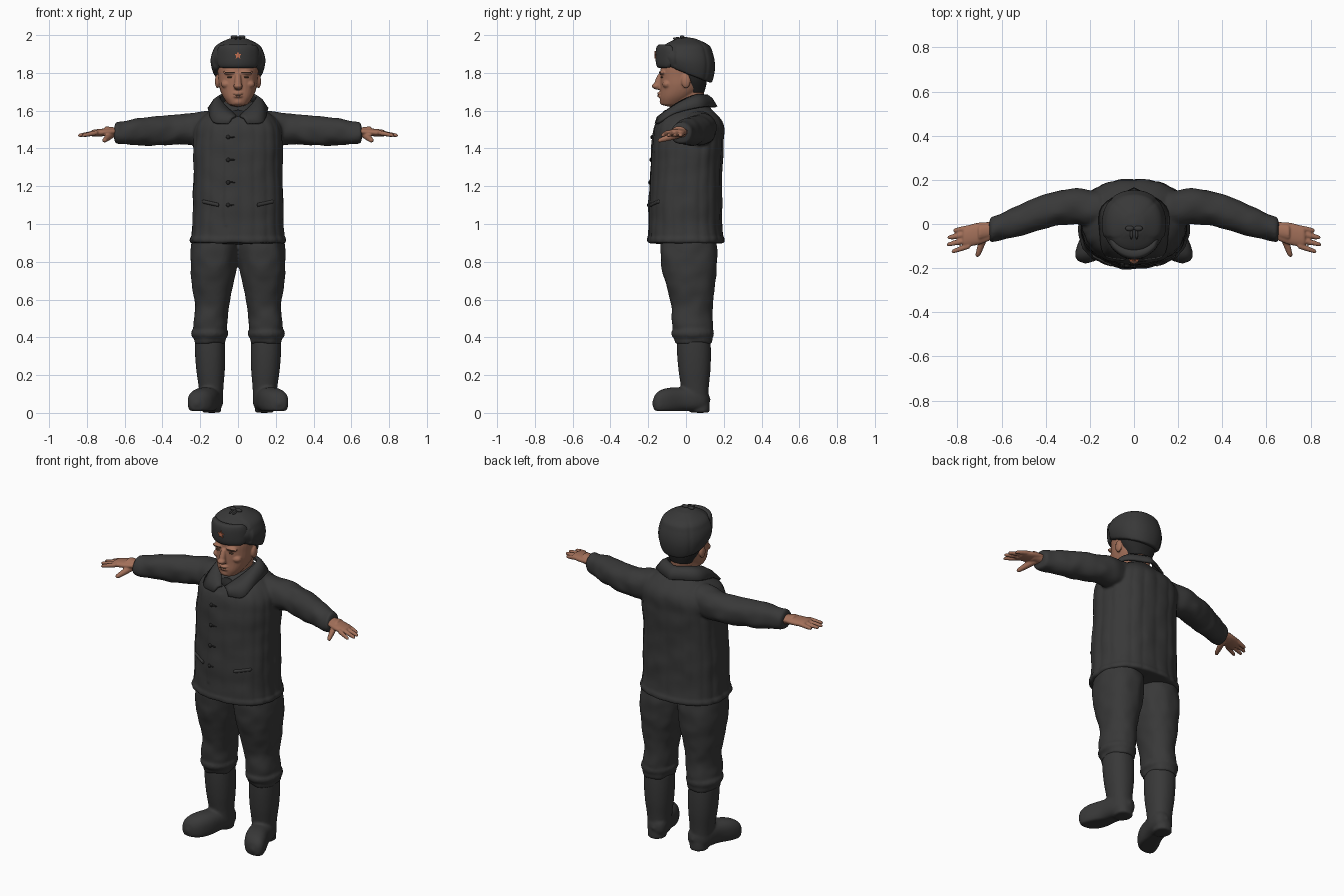
import bpy, bmesh, math
from mathutils import Matrix, Vector, noise

if "Cube" in bpy.data.objects:
    bpy.data.objects.remove(bpy.data.objects["Cube"])


def material(name, *rgb):
    mat = bpy.data.materials.new(name)
    mat.use_nodes = True
    mat.diffuse_color = (*rgb, 1)
    mat.node_tree.nodes["Principled BSDF"].inputs["Base Color"].default_value = (*rgb, 1)
    return mat


cloth = material("dark grey cloth", 0.04, 0.04, 0.04)
trim = material("near black trim", 0.02, 0.02, 0.02)
skin = material("skin", 0.36, 0.16, 0.1)
brown = material("dark brown", 0.09, 0.05, 0.03)
red = material("badge orange red", 0.55, 0.16, 0.08)


def curve(values, t):
    """Point at fraction t of a smooth curve through evenly spaced values."""
    padded = [values[0] * 2 - values[1], *values, values[-1] * 2 - values[-2]]
    span = t * (len(values) - 1)
    i = min(int(span), len(values) - 2)
    before, start, end, after = padded[i:i + 4]
    f = span - i
    slope_in, slope_out = (end - before) / 2, (after - start) / 2
    blend = f * f * (3 - 2 * f)
    return (start * (1 - blend) + end * blend
            + slope_in * (f * (1 - f) ** 2) - slope_out * (f * f * (1 - f)))


def body(bm, axis, path, radii, ratio=1, cap=0.05, power=2.2, sides=32, steps=24, mirror=False, warp=None):
    """Closed body with oval sections across an axis and rounded ends."""
    first, second = {"x": (1, 2), "y": (0, 2), "z": (0, 1)}[axis]
    path = [Vector(p) for p in path]
    for flip in ((1, -1) if mirror else (1,)):
        loops = []
        for step in range(steps + 1):
            t = step / steps
            closeness = min(1, min(t, 1 - t) / cap)
            radius = max(0.002, curve(radii, t) * math.sqrt(1 - (1 - closeness) ** 2))
            loop = []
            for side in range(sides):
                angle = math.tau * side / sides
                point = curve(path, t)
                for direction, size, wave in ((first, radius, math.cos(angle)),
                                              (second, radius * ratio, math.sin(angle))):
                    point[direction] += size * math.copysign(abs(wave) ** (2 / power), wave)
                if warp:
                    point = warp(point, angle)
                loop.append(bm.verts.new((point.x * flip, point.y, point.z)))
            loops.append(loop)
        for low, high in zip(loops, loops[1:]):
            for side in range(sides):
                following = (side + 1) % sides
                bm.faces.new((low[side], low[following], high[following], high[side]))
        bm.faces.new(loops[0][::-1])
        bm.faces.new(loops[-1])


def ball(bm, centre, size, mirror=False):
    for flip in ((1, -1) if mirror else (1,)):
        place = Matrix.Translation((centre[0] * flip, centre[1], centre[2]))
        bmesh.ops.create_uvsphere(bm, u_segments=20, v_segments=12, radius=1,
                                  matrix=place @ Matrix.Diagonal((*size, 1)))


def part(name, bm, mat, voxel=None, softness=2):
    """Turn a bmesh into an object, fusing its bodies when a voxel size is given."""
    bmesh.ops.recalc_face_normals(bm, faces=bm.faces)
    mesh = bpy.data.meshes.new(name)
    bm.to_mesh(mesh)
    bm.free()
    mesh.materials.append(mat)
    mesh.shade_smooth()
    obj = bpy.data.objects.new(name, mesh)
    bpy.context.collection.objects.link(obj)
    if voxel:
        fuse = obj.modifiers.new("fuse", "REMESH")
        fuse.mode, fuse.voxel_size, fuse.use_smooth_shade = "VOXEL", voxel, True
        soften = obj.modifiers.new("soften", "SMOOTH")
        soften.factor, soften.iterations = 0.5, softness
    return obj


def wrinkle(point, angle):
    return point + noise.noise_vector(point * 14) * 0.007


def quilt(point, angle):
    """Vertical padded channels, a flared hem and a raised button placket."""
    fade = max(0, min(1, (1.6 - point.z) * 10))
    swell = 1 + 0.02 * fade * (abs(math.sin(10 * angle)) ** 0.6 - 0.6)
    if point.z < 0.93:
        swell += 0.025
    padded = Vector((point.x * swell, point.y * swell, point.z)) + noise.noise_vector(point * 11) * 0.005
    if point.y < 0 and -0.065 < point.x < 0.015 and point.z < 1.53:
        padded.y -= 0.006
    return padded


# Jacket: quilted trunk and wrinkled sleeves
bm = bmesh.new()
body(bm, "z", [(0, 0, 0.89), (0, 0, 1.15), (0, 0.01, 1.4), (0, 0.03, 1.66)],
     [0.25, 0.24, 0.24, 0.235, 0.235, 0.235, 0.21, 0.06], ratio=0.8, cap=0.015, power=2.4,
     sides=120, steps=90, warp=quilt)
body(bm, "x", [(0.14, 0.06, 1.51), (0.3, 0.08, 1.5), (0.48, 0.03, 1.49), (0.66, -0.03, 1.48)],
     [0.09, 0.08, 0.075, 0.055], cap=0.03, sides=48, steps=60, mirror=True, warp=wrinkle)
part("quilted_jacket", bm, cloth, voxel=0.008)

# Collar: folded strip from the nape to two front points
fold = [(0, 0.11, 1.68), (0.09, 0.05, 1.68), (0.08, -0.04, 1.64), (0.01, -0.14, 1.57)]
edge = [(0, 0.16, 1.62), (0.14, 0.08, 1.62), (0.15, -0.05, 1.59), (0.13, -0.14, 1.54), (0.05, -0.16, 1.53)]
bm = bmesh.new()
for flip in (1, -1):
    rows = []
    for step in range(21):
        inner, outer = (curve([Vector(p) for p in line], step / 20) for line in (fold, edge))
        middle = (inner + outer) / 2 + Vector((0, 0, 0.012))
        rows.append([bm.verts.new((p.x * flip, p.y, p.z)) for p in (inner, middle, outer)])
    for row, after in zip(rows, rows[1:]):
        for k in (0, 1):
            bm.faces.new((row[k], after[k], after[k + 1], row[k + 1]))
bmesh.ops.remove_doubles(bm, verts=bm.verts, dist=0.001)
thick = part("collar", bm, cloth).modifiers.new("thickness", "SOLIDIFY")
thick.thickness, thick.offset = 0.014, 0

# Scarf at the throat
bm = bmesh.new()
ball(bm, (0, -0.1, 1.57), (0.05, 0.03, 0.035))
part("scarf", bm, trim)

# Buttons with cord loops
bm = bmesh.new()
for k in range(4):
    height, front = 1.46 - 0.12 * k, -0.18 - 0.006 * k
    ball(bm, (-0.052, front, height), (0.011, 0.008, 0.011))
    ball(bm, (-0.035, front, height), (0.02, 0.006, 0.004))
part("buttons", bm, trim)

# Slanted pocket welts
bm = bmesh.new()
body(bm, "x", [(0.1, -0.185, 1.1), (0.19, -0.14, 1.12)], [0.01, 0.01], sides=12, mirror=True)
part("pocket_welts", bm, cloth)

# Trousers: two legs gathered over the boots
bm = bmesh.new()
body(bm, "z", [(0.15, 0.04, 0.36), (0.12, 0.01, 0.95)], [0.08, 0.09, 0.09, 0.105, 0.12, 0.125, 0.12],
     ratio=1.2, cap=0.02, sides=48, steps=60, mirror=True, warp=wrinkle)
ball(bm, (0.15, 0.035, 0.42), (0.1, 0.115, 0.05), mirror=True)
part("trousers", bm, cloth, voxel=0.009)


def flatten_sole(point, angle):
    return Vector((point.x, point.y, max(point.z, 0.01)))


# Boots: shaft, turned-out foot and heel
bm = bmesh.new()
body(bm, "z", [(0.14, 0.05, 0.04), (0.15, 0.04, 0.4)], [0.06, 0.065, 0.075, 0.08, 0.08], ratio=1.12, mirror=True)
body(bm, "y", [(0.13, 0.13, 0.07), (0.16, -0.02, 0.07), (0.22, -0.18, 0.05)], [0.05, 0.065, 0.065, 0.07, 0.055],
     cap=0.15, power=2.5, mirror=True, warp=flatten_sole)
body(bm, "z", [(0.14, 0.075, 0), (0.14, 0.075, 0.05)], [0.05, 0.05], mirror=True)
part("boots", bm, cloth, voxel=0.008)

# Hands: wrist, palm, four fingers and thumb
bm = bmesh.new()
body(bm, "x", [(0.6, -0.02, 1.48), (0.71, -0.04, 1.49)], [0.033, 0.038], ratio=0.75, cap=0.1, mirror=True)
body(bm, "x", [(0.64, -0.03, 1.49), (0.78, -0.06, 1.48)], [0.04, 0.05, 0.045], ratio=0.4, cap=0.1, mirror=True)
for k in range(4):
    reach = 0.85 - 0.012 * (k - 1.6) ** 2
    body(bm, "x", [(0.74, -0.016 - 0.027 * k, 1.485), (reach, -0.03 - 0.032 * k, 1.468)],
         [0.013, 0.012, 0.009], cap=0.1, sides=12, mirror=True)
body(bm, "y", [(0.67, -0.03, 1.475), (0.71, -0.15, 1.44)], [0.02, 0.017, 0.011], cap=0.1, sides=12, mirror=True)
part("hands", bm, skin, voxel=0.005, softness=1)

# Head: skull, neck, nose, brows, cheeks, ears, lips and chin
bm = bmesh.new()
body(bm, "z", [(0, -0.085, 1.62), (0, -0.03, 1.71), (0, -0.015, 1.8), (0, 0, 1.88)],
     [0.04, 0.08, 0.1, 0.106, 0.11, 0.1], ratio=1.12)
body(bm, "z", [(0, 0.01, 1.55), (0, 0.02, 1.72)], [0.07, 0.07], ratio=1.1)
body(bm, "z", [(0, -0.145, 1.71), (0, -0.145, 1.75), (0, -0.13, 1.8)], [0.02, 0.018, 0.013], ratio=1.2, cap=0.1)
ball(bm, (0, -0.157, 1.73), (0.024, 0.024, 0.016))
ball(bm, (0.042, -0.125, 1.802), (0.038, 0.018, 0.012), mirror=True)
ball(bm, (0.06, -0.1, 1.74), (0.03, 0.025, 0.022), mirror=True)
ball(bm, (0.11, 0, 1.755), (0.012, 0.024, 0.036), mirror=True)
for height in (1.692, 1.676):
    ball(bm, (0, -0.132, height), (0.027, 0.02, 0.008))
ball(bm, (0, -0.12, 1.648), (0.028, 0.02, 0.02))
part("head", bm, skin, voxel=0.005)

# Eyes, eyebrows and mouth line
bm = bmesh.new()
ball(bm, (0.042, -0.127, 1.777), (0.016, 0.007, 0.005), mirror=True)
ball(bm, (0.044, -0.136, 1.802), (0.027, 0.007, 0.005), mirror=True)
ball(bm, (0, -0.146, 1.684), (0.024, 0.006, 0.003))
part("eyes_brows_and_mouth", bm, brown)

# Hair below the hat
bm = bmesh.new()
body(bm, "z", [(0, 0.04, 1.69), (0, 0.01, 1.82)], [0.065, 0.1, 0.113], ratio=0.85)
part("hair", bm, trim)


def shape_hat(point, angle):
    """Seams over the back, a slimmer front and a lower edge dipping at the nape."""
    scale = 0.95 if point.y < -0.06 else 1 - 0.03 * max(0, 1 - 5 * abs(math.cos(2 * angle)))
    dip = max(0, min(1, (1.93 - point.z) * 7))
    return Vector((point.x * scale, point.y * scale, point.z - 0.42 * point.y * dip))


# Fur hat: crown with side flaps, front flap and tied cords
bm = bmesh.new()
body(bm, "z", [(0, 0, 1.79), (0, 0, 1.99)], [0.125, 0.14, 0.145, 0.135, 0.11, 0.03],
     ratio=1.06, sides=80, warp=shape_hat)
part("hat_crown", bm, cloth, voxel=0.006, softness=1)
bm = bmesh.new()
body(bm, "x", [(0.115 * s, 0.06 * s * s - 0.135, 1.888) for s in (-1, -0.5, 0, 0.5, 1)],
     [0.025, 0.026, 0.025], ratio=2.4, cap=0.12, power=3, steps=40)
part("hat_front_flap", bm, cloth)
bm = bmesh.new()
ball(bm, (0.02, -0.02, 1.99), (0.02, 0.012, 0.009), mirror=True)
ball(bm, (0.012, -0.045, 1.982), (0.006, 0.025, 0.007), mirror=True)
part("hat_tie", bm, cloth)

# Star badge
bm = bmesh.new()
outline = []
for k in range(10):
    radius, angle = (0.01 if k % 2 else 0.022), math.pi / 2 + k * math.pi / 5
    outline.append(bm.verts.new((radius * math.cos(angle), -0.16, 1.893 + radius * math.sin(angle))))
raised = bmesh.ops.extrude_face_region(bm, geom=[bm.faces.new(outline)])["geom"]
bmesh.ops.translate(bm, vec=(0, -0.007, 0), verts=[g for g in raised if isinstance(g, bmesh.types.BMVert)])
part("star_badge", bm, red).data.shade_flat()
